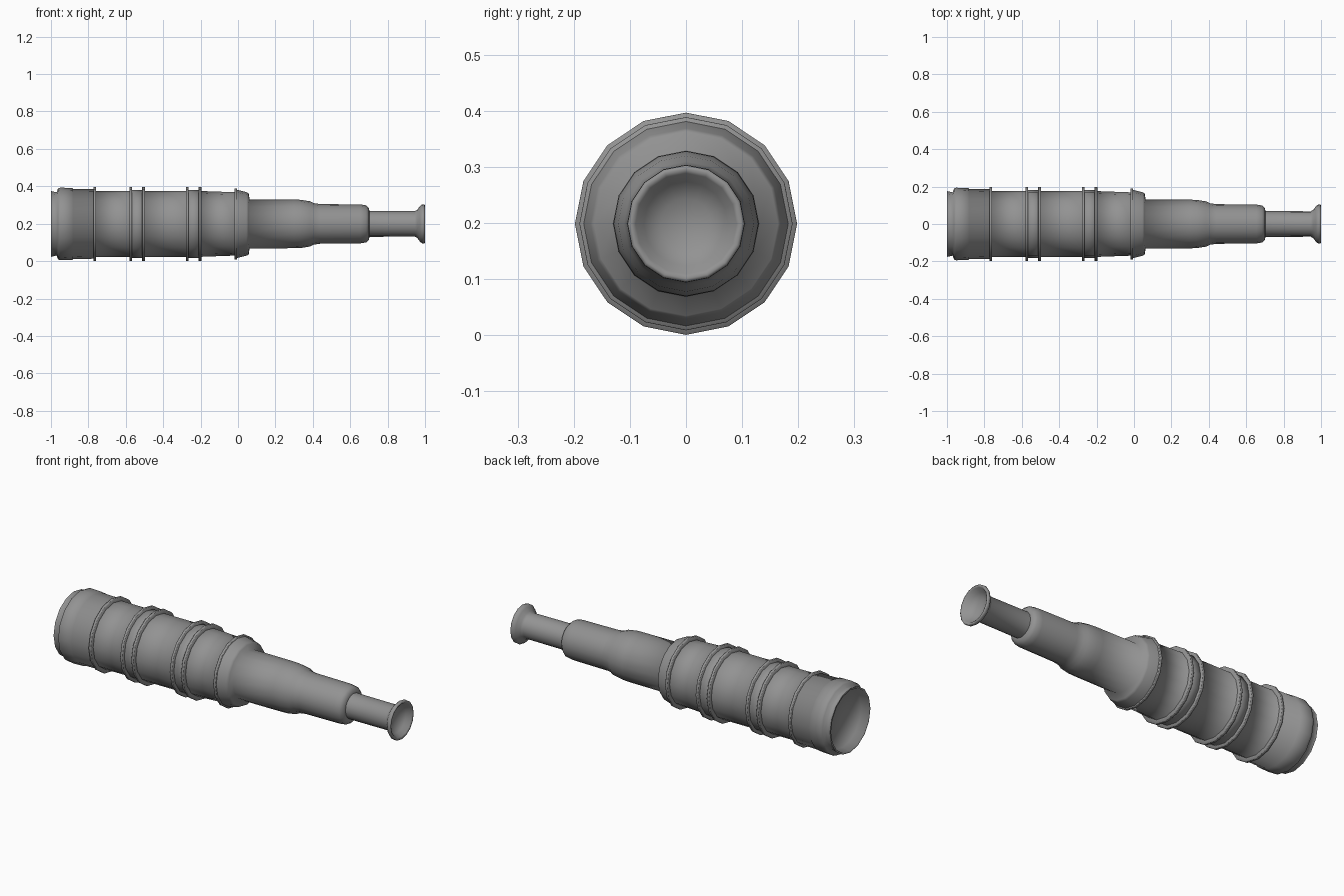
import bpy, bmesh, math

if "Cube" in bpy.data.objects:
    bpy.data.objects.remove(bpy.data.objects["Cube"])

SIDES = 16
AXIS_Z = 0.199

# Dark grey finish shared by every part
dark = bpy.data.materials.new("dark_grey")
dark.diffuse_color = (0.29, 0.29, 0.29, 1)
dark.use_nodes = True
dark.node_tree.nodes["Principled BSDF"].inputs["Base Color"].default_value = dark.diffuse_color


def lathe(name, profile, closed=False, angle=35):
    """Revolve (x, radius) points about the long axis; radius 0 makes a pole."""
    bm = bmesh.new()
    rows = []
    for x, r in profile:
        if r == 0:
            rows.append([bm.verts.new((x, 0, AXIS_Z))] * SIDES)
        else:
            rows.append([bm.verts.new((x, r * math.sin(2 * math.pi * i / SIDES),
                                       AXIS_Z + r * math.cos(2 * math.pi * i / SIDES)))
                         for i in range(SIDES)])
    pairs = list(zip(rows, rows[1:])) + ([(rows[-1], rows[0])] if closed else [])
    for a, b in pairs:
        for i in range(SIDES):
            j = (i + 1) % SIDES
            bm.faces.new(list(dict.fromkeys((a[i], a[j], b[j], b[i]))))
    bmesh.ops.recalc_face_normals(bm, faces=bm.faces)
    mesh = bpy.data.meshes.new(name)
    bm.to_mesh(mesh)
    bm.free()
    mesh.materials.append(dark)
    ob = bpy.data.objects.new(name, mesh)
    bpy.context.collection.objects.link(ob)
    bpy.ops.object.select_all(action='DESELECT')
    ob.select_set(True)
    bpy.context.view_layer.objects.active = ob
    bpy.ops.object.shade_smooth_by_angle(angle=math.radians(angle))
    return ob


# Main barrel, from the recessed front rim back to the collar and draw tubes
lathe("barrel_and_draw_tubes", [
    (-0.955, 0), (-0.955, 0.160), (-1.0, 0.167), (-1.0, 0.176), (-0.970, 0.169),
    (-0.962, 0.190), (-0.950, 0.194), (-0.885, 0.192), (-0.883, 0.188),
    (-0.765, 0.186), (-0.762, 0.177), (-0.57, 0.176), (-0.568, 0.181),
    (-0.507, 0.181), (-0.505, 0.177), (-0.27, 0.177), (-0.268, 0.181),
    (-0.202, 0.181), (-0.20, 0.176), (-0.01, 0.169), (-0.008, 0.183),
    (0.045, 0.170), (0.057, 0.164), (0.062, 0.131),
    (0.30, 0.130), (0.335, 0.129), (0.385, 0.121), (0.405, 0.111),
    (0.44, 0.106), (0.655, 0.104), (0.685, 0.099), (0.70, 0.085), (0.703, 0.068)],
    angle=86)

# Raised bands around the barrel
for n, (x, r) in enumerate([(-0.765, 0.198), (-0.573, 0.198), (-0.505, 0.198),
                            (-0.271, 0.198), (-0.203, 0.198), (-0.012, 0.190)], 1):
    lathe(f"band_{n}", [(x - 0.007, 0.165), (x - 0.007, r - 0.001), (x - 0.005, r),
                        (x + 0.005, r), (x + 0.007, r - 0.001), (x + 0.007, 0.165)],
          closed=True, angle=70)

# Eyepiece tube with flared rim and dished cup
lathe("eyepiece", [
    (0.695, 0.069), (0.945, 0.068), (0.958, 0.075), (0.972, 0.094), (0.985, 0.105),
    (0.997, 0.104), (1.0, 0.098), (0.995, 0.090), (0.970, 0.075), (0.952, 0.045),
    (0.945, 0)], angle=86)
